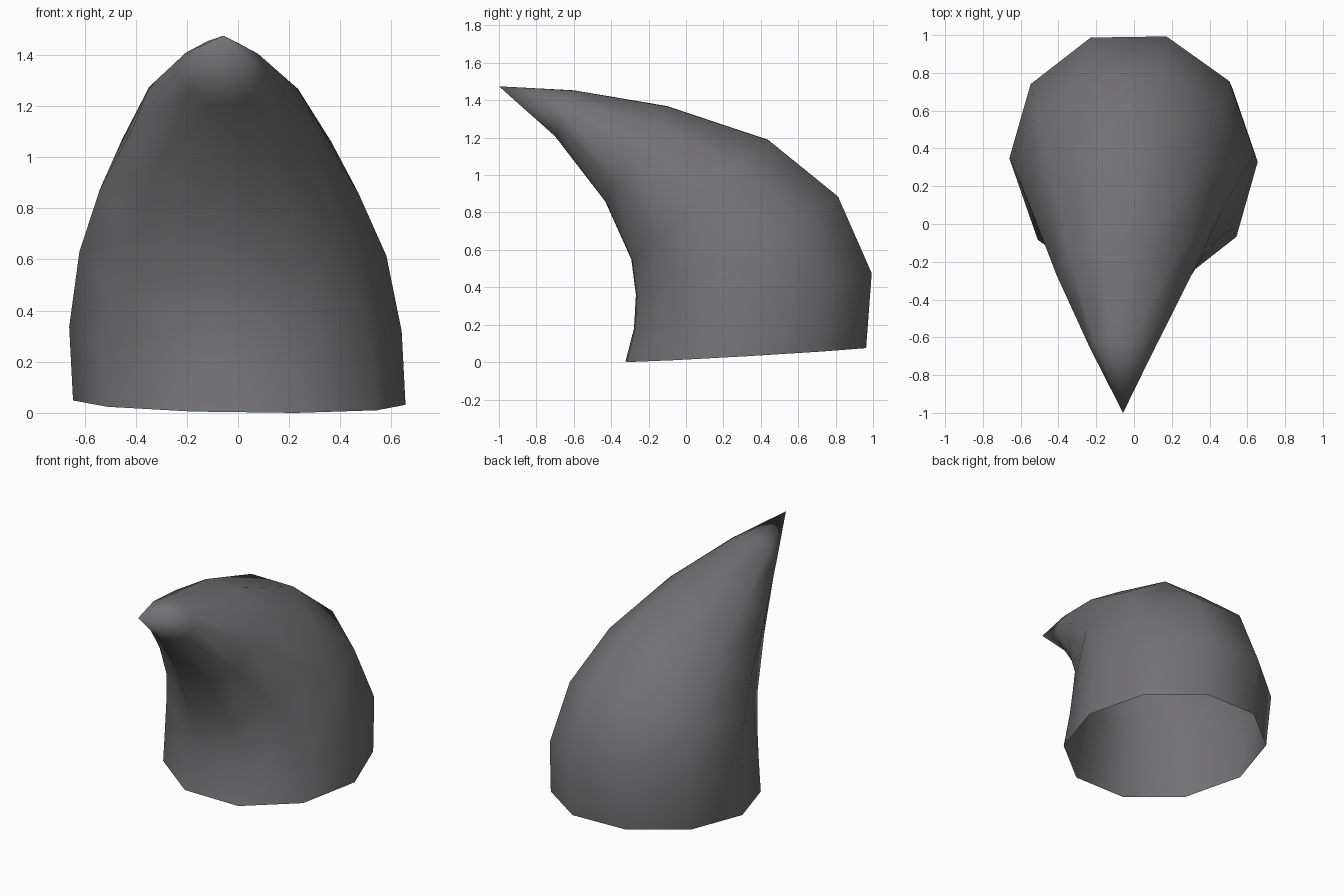
import bpy, bmesh, math

if "Cube" in bpy.data.objects:
    bpy.data.objects.remove(bpy.data.objects["Cube"])

SIDES = 10
# Each ring: front (y, z), back (y, z), centre x, half width
RINGS = [
    ((-0.32, 0.005), (0.96, 0.08), 0.005, 0.65),
    ((-0.275, 0.18), (0.99, 0.48), -0.01, 0.65),
    ((-0.265, 0.36), (0.81, 0.89), -0.02, 0.60),
    ((-0.29, 0.55), (0.44, 1.19), -0.035, 0.505),
    ((-0.43, 0.86), (-0.10, 1.37), -0.05, 0.36),
    ((-0.70, 1.21), (-0.60, 1.455), -0.06, 0.175),
]
TIP = (-0.058, -1.0, 1.477)

bm = bmesh.new()
loops = []
for (fy, fz), (by, bz), cx, hw in RINGS:
    cy, cz = (fy + by) / 2, (fz + bz) / 2
    k = 1 / math.cos(math.pi / SIDES)   # flat edges face front and back
    dy, dz = (by - fy) / 2 * k, (bz - fz) / 2 * k
    loop = []
    for i in range(SIDES):
        a = 2 * math.pi * i / SIDES
        c, s = math.cos(a), math.sin(a)
        # slight sideways lean of each ring
        loop.append(bm.verts.new((cx + hw * (c - 0.03 * s),
                                  cy + dy * s + 0.015 * hw * c,
                                  cz + dz * s - 0.013 * hw * c)))
    loops.append(loop)

# Skin between rings, closed to a point, open at the base
for a, b in zip(loops, loops[1:]):
    for i in range(SIDES):
        j = (i + 1) % SIDES
        bm.faces.new((a[i], a[j], b[j], b[i]))
tip = bm.verts.new(TIP)
for i in range(SIDES):
    bm.faces.new((loops[-1][i], loops[-1][(i + 1) % SIDES], tip))

# Rest the base on the ground
low = min(v.co.z for v in bm.verts)
for v in bm.verts:
    v.co.z -= low
for f in bm.faces:
    f.smooth = True

mesh = bpy.data.meshes.new("curved_horn")
bm.to_mesh(mesh)
bm.free()
horn = bpy.data.objects.new("curved_horn", mesh)
bpy.context.collection.objects.link(horn)

# Dark grey horn colour
mat = bpy.data.materials.new("dark_grey")
mat.diffuse_color = (0.17, 0.165, 0.172, 1)
mat.use_nodes = True
mat.node_tree.nodes["Principled BSDF"].inputs["Base Color"].default_value = mat.diffuse_color
mesh.materials.append(mat)
